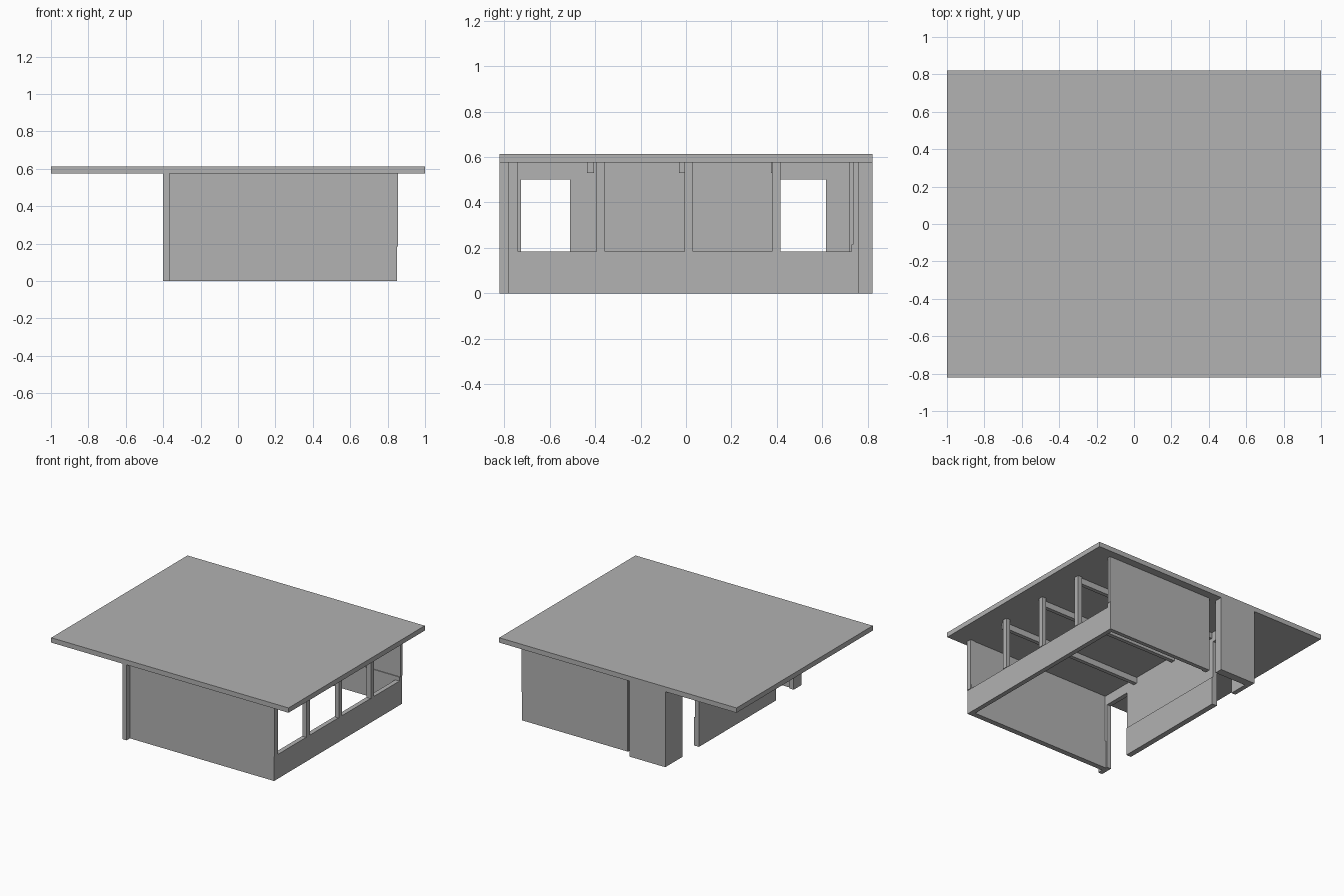
import bpy
import bmesh
from mathutils import Vector

if "Cube" in bpy.data.objects:
    bpy.data.objects.remove(bpy.data.objects["Cube"], do_unlink=True)

GREY = (0.445, 0.445, 0.445, 1)
grey = bpy.data.materials.new("plain_grey")
grey.use_nodes = True
grey.diffuse_color = GREY
grey.node_tree.nodes["Principled BSDF"].inputs["Base Color"].default_value = GREY


def box(name, x, y, z):
    """Box from (min, max) ranges along each axis."""
    bm = bmesh.new()
    bmesh.ops.create_cube(bm, size=1)
    size = Vector([r[1] - r[0] for r in (x, y, z)])
    middle = Vector([(r[0] + r[1]) / 2 for r in (x, y, z)])
    bmesh.ops.scale(bm, vec=size, verts=bm.verts)
    bmesh.ops.translate(bm, vec=middle, verts=bm.verts)
    mesh = bpy.data.meshes.new(name)
    bm.to_mesh(mesh)
    bm.free()
    mesh.materials.append(grey)
    obj = bpy.data.objects.new(name, mesh)
    bpy.context.collection.objects.link(obj)
    return obj


TOP = 0.575      # underside of the roof
SILL = 0.185     # top of the low window wall
RAIL = 0.215     # top of the thicker lower wall band
DOOR = 0.5       # door head
LIP = 0.006      # extra inner thickness of the lower band

# Flat overhanging roof
box("roof", (-1, 1), (-0.82, 0.82), (TOP, 0.612))

# Front wall, with a thicker lower band
box("front_wall_upper", (-0.37, 0.853), (-0.78, -0.745), (RAIL, TOP))
box("front_wall_lower", (-0.37, 0.85), (-0.78, -0.745 + LIP), (0, RAIL))

# Back wall, ending at the rear entrance
box("back_wall_upper", (-0.04, 0.853), (0.735, 0.76), (RAIL, TOP))
box("back_wall_lower", (-0.04, 0.85), (0.735 - LIP, 0.76), (0, RAIL))
box("entrance_jamb", (-0.045, -0.01), (0.72, 0.758), (0, TOP))

# Low window wall and its posts
box("window_wall", (0.815, 0.85), (-0.78, 0.76), (0, SILL))
for i, y in enumerate((-0.76, -0.375, 0.0125, 0.3975)):
    box(f"window_post_{i + 1}", (0.82, 0.855), (y - 0.019, y + 0.019), (SILL, TOP))

# Door-side wall: solid middle, corner pieces and door heads
OUT, IN = -0.4, -0.365
box("side_wall_upper", (OUT, IN), (-0.51, 0.415), (RAIL, TOP))
box("side_wall_lower", (OUT, IN + LIP), (-0.51, 0.415), (0, RAIL))
box("front_corner_pier", (OUT, IN), (-0.82, -0.725), (0, TOP))
box("back_corner_side", (OUT, IN), (0.615, 0.82), (0, TOP))
box("back_corner_return", (IN, -0.1), (0.76, 0.82), (0, TOP))
box("front_door_head", (OUT, IN), (-0.725, -0.51), (DOOR, TOP))
box("back_door_head", (OUT, IN), (0.415, 0.615), (DOOR, TOP))

# Roof beams spanning between the posts and the door-side wall
for i, y in enumerate((-0.42, -0.015, 0.39)):
    box(f"roof_beam_{i + 1}", (IN, 0.83), (y - 0.015, y + 0.015), (0.53, TOP))
